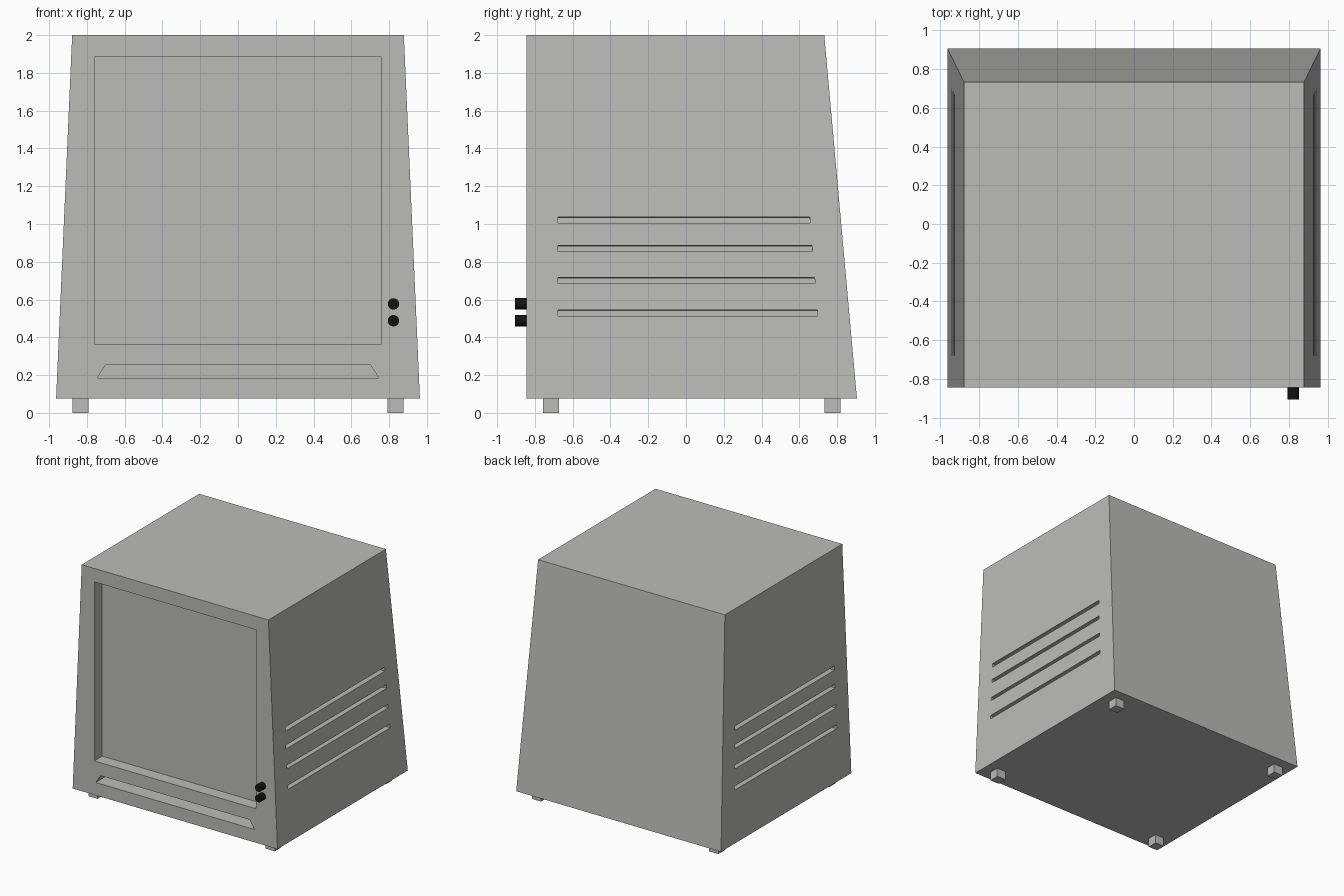
import bpy, bmesh, math
from mathutils import Vector

if "Cube" in bpy.data.objects:
    bpy.data.objects.remove(bpy.data.objects["Cube"])


def material(name, rgb):
    m = bpy.data.materials.new(name)
    m.diffuse_color = (*rgb, 1)
    m.use_nodes = True
    m.node_tree.nodes["Principled BSDF"].inputs["Base Color"].default_value = m.diffuse_color
    return m


GREY = material("casing grey", (0.5, 0.5, 0.49))
BLACK = material("knob black", (0.006, 0.006, 0.006))


def add_object(name, bm, mat):
    bmesh.ops.recalc_face_normals(bm, faces=bm.faces)
    mesh = bpy.data.meshes.new(name)
    bm.to_mesh(mesh)
    bm.free()
    mesh.materials.append(mat)
    ob = bpy.data.objects.new(name, mesh)
    bpy.context.collection.objects.link(ob)
    return ob


def loft(bm, ring_a, ring_b):
    """Closed solid between two matching rings of points."""
    a = [bm.verts.new(p) for p in ring_a]
    b = [bm.verts.new(p) for p in ring_b]
    bm.faces.new(a[::-1])
    bm.faces.new(b)
    n = len(a)
    for i in range(n):
        j = (i + 1) % n
        bm.faces.new((a[i], a[j], b[j], b[i]))


def rect(x, y0, y1, z):
    return [(-x, y0, z), (x, y0, z), (x, y1, z), (-x, y1, z)]


Z0, Z1, FRONT = 0.075, 2.0, -0.845
X0, X1 = 0.963, 0.878            # half width at bottom and top
SLOPE = (X0 - X1) / (Z1 - Z0)

# Tapered casing with a vertical front
bm = bmesh.new()
loft(bm, rect(X0, FRONT, 0.905, Z0), rect(X1, FRONT, 0.732, Z1))
casing = add_object("casing", bm, GREY)

# Cutters: screen recess and drive slot
bm = bmesh.new()


def front_cut(half_bottom, half_top, z0, z1, depth):
    ring = [(-half_bottom, z0), (half_bottom, z0), (half_top, z1), (-half_top, z1)]
    loft(bm, [(x, FRONT - 0.05, z) for x, z in ring],
         [(x, FRONT + depth, z) for x, z in ring])


front_cut(0.76, 0.76, 0.364, 1.885, 0.107)
front_cut(0.746, 0.701, 0.184, 0.254, 0.2)

# Cutters: side vents, square to the sloping walls, ends following the back slope
tilt = math.atan(SLOPE)
inward = Vector((-math.cos(tilt), 0, -math.sin(tilt)))
for z_low, z_high in ((0.513, 0.545), (0.686, 0.716), (0.854, 0.886), (1.004, 1.037)):
    for side in (-1, 1):
        rings = []
        for z in (z_low, z_high):
            wall = Vector((X0 - SLOPE * (z - Z0), 0, z))
            back = 0.739 - 0.081 * z
            outer, inner = wall - inward * 0.05, wall + inward * 0.13
            rings.append([(side * p.x, y, p.z) for p, y in
                          ((outer, -0.678), (inner, -0.678), (inner, back), (outer, back))])
        loft(bm, *rings)
cutter = add_object("recess_cutter", bm, GREY)
cutter.hide_render = True

mod = casing.modifiers.new("recesses", 'BOOLEAN')
mod.operation = 'DIFFERENCE'
mod.solver = 'EXACT'
mod.object = cutter
evaluated = casing.evaluated_get(bpy.context.evaluated_depsgraph_get())
cut_mesh = bpy.data.meshes.new_from_object(evaluated)
casing.modifiers.clear()
casing.data = cut_mesh
bpy.data.objects.remove(cutter)

# Four square feet
for sx, side_name in ((-1, "left"), (1, "right")):
    for y, end_name in ((-0.715, "front"), (0.775, "back")):
        bm = bmesh.new()
        rings = [[(sx * 0.834 + dx, y + dy, z) for dx, dy in
                  ((-0.043, -0.043), (0.043, -0.043), (0.043, 0.043), (-0.043, 0.043))]
                 for z in (0, Z0)]
        loft(bm, *rings)
        add_object(f"{end_name}_{side_name}_foot", bm, GREY)

# Two control knobs
for z, name in ((0.577, "upper_knob"), (0.488, "lower_knob")):
    bm = bmesh.new()
    circle = [(0.823 + 0.03 * math.cos(a), z + 0.03 * math.sin(a))
              for a in (i * math.tau / 24 for i in range(24))]
    loft(bm, [(x, -0.905, h) for x, h in circle], [(x, FRONT + 0.005, h) for x, h in circle])
    add_object(name, bm, BLACK)
